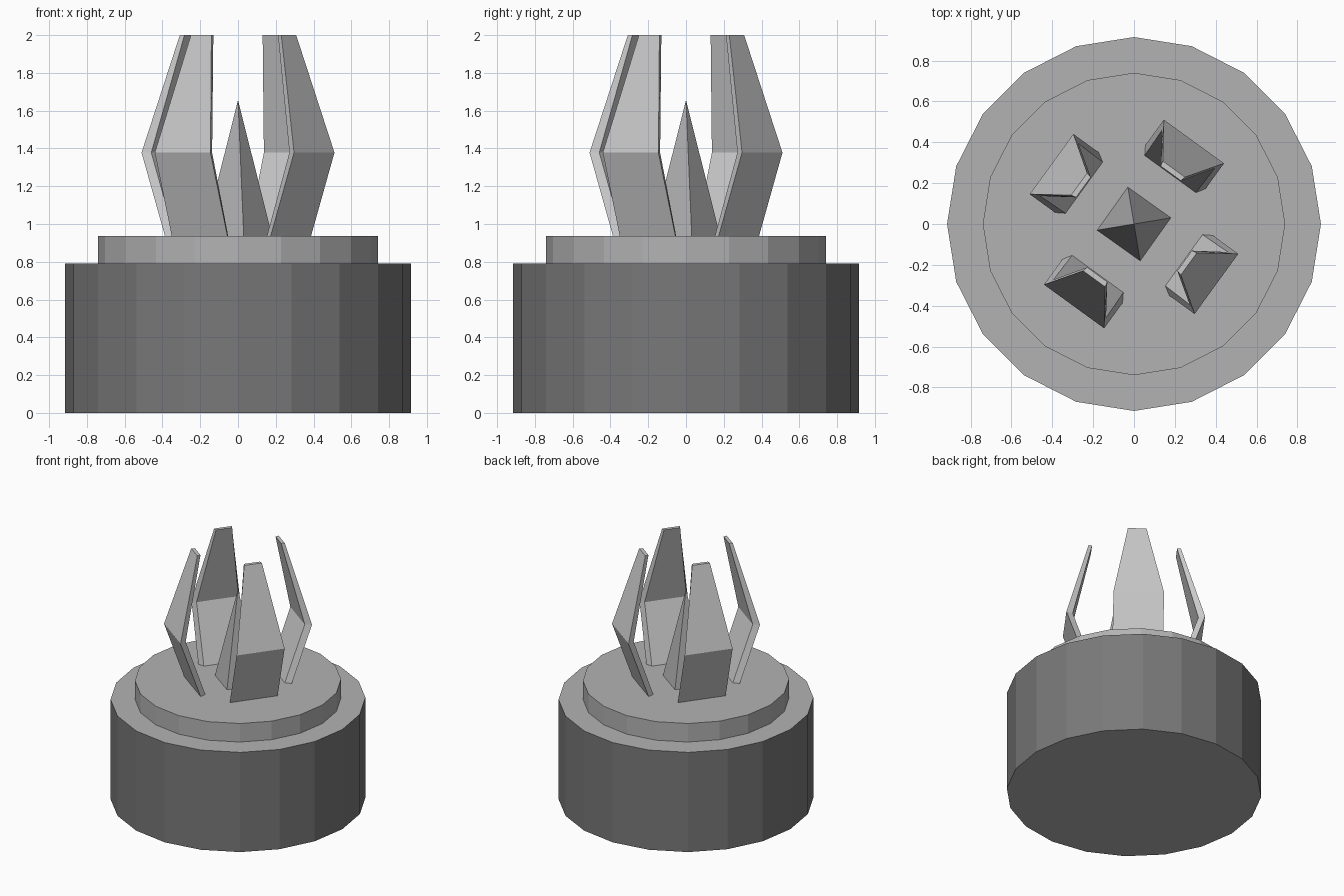
import bpy
from math import radians, cos, sin

if "Cube" in bpy.data.objects:
    bpy.data.objects.remove(bpy.data.objects["Cube"])


def grey(name, v):
    mat = bpy.data.materials.new(name)
    mat.diffuse_color = (v, v, v, 1)
    mat.use_nodes = True
    mat.node_tree.nodes["Principled BSDF"].inputs["Base Color"].default_value = mat.diffuse_color
    return mat


MID = grey("mid_grey", 0.45)
DARK = grey("dark_grey", 0.19)


def make_mesh(name, verts, faces):
    mesh = bpy.data.meshes.new(name)
    mesh.from_pydata(verts, [], faces)
    mesh.update()
    obj = bpy.data.objects.new(name, mesh)
    bpy.context.collection.objects.link(obj)
    return obj


def ring(r, z, n=20):
    return [(r * cos(radians(360 * i / n)), r * sin(radians(360 * i / n)), z) for i in range(n)]


def loft(name, rings):
    # Stack of equal rings joined by quads and capped at both ends
    n = len(rings[0])
    verts = [v for r in rings for v in r]
    faces = [tuple(reversed(range(n))), tuple(range(len(verts) - n, len(verts)))]
    for k in range(len(rings) - 1):
        for i in range(n):
            j = (i + 1) % n
            faces.append((k * n + i, k * n + j, (k + 1) * n + j, (k + 1) * n + i))
    return make_mesh(name, verts, faces)


# Stepped round base with a darker outer wall
base = loft("base", [ring(0.915, 0), ring(0.915, 0.79), ring(0.74, 0.79), ring(0.74, 0.937)])
base.data.materials.append(MID)
base.data.materials.append(DARK)
for p in base.data.polygons:
    if abs(p.normal.z) < 0.5 and p.center.z < 0.7:
        p.material_index = 1

# Four bent claws: outer distance, half width, thickness, inner narrowing, height
sections = [(0.346, 0.182, 0.044, 0.027, 0.937),
            (0.499, 0.182, 0.047, 0.023, 1.378),
            (0.332, 0.067, 0.026, 0.006, 2.0)]
claw_rings = [[(d, -w, z), (d, w, z), (d - t, w - n, z), (d - t, n - w, z)]
              for d, w, t, n, z in sections]
for i in range(4):
    claw = loft(f"claw_{i + 1}", claw_rings)
    claw.rotation_euler.z = radians(54 + 90 * i)

# Central spike
bpy.ops.mesh.primitive_cone_add(vertices=4, radius1=0.183, radius2=0, depth=0.72,
                                location=(0, 0, 0.937 + 0.36), rotation=(0, 0, radians(9.5)))
spike = bpy.context.object
spike.name = "centre_spike"
spike.data.materials.append(MID)
